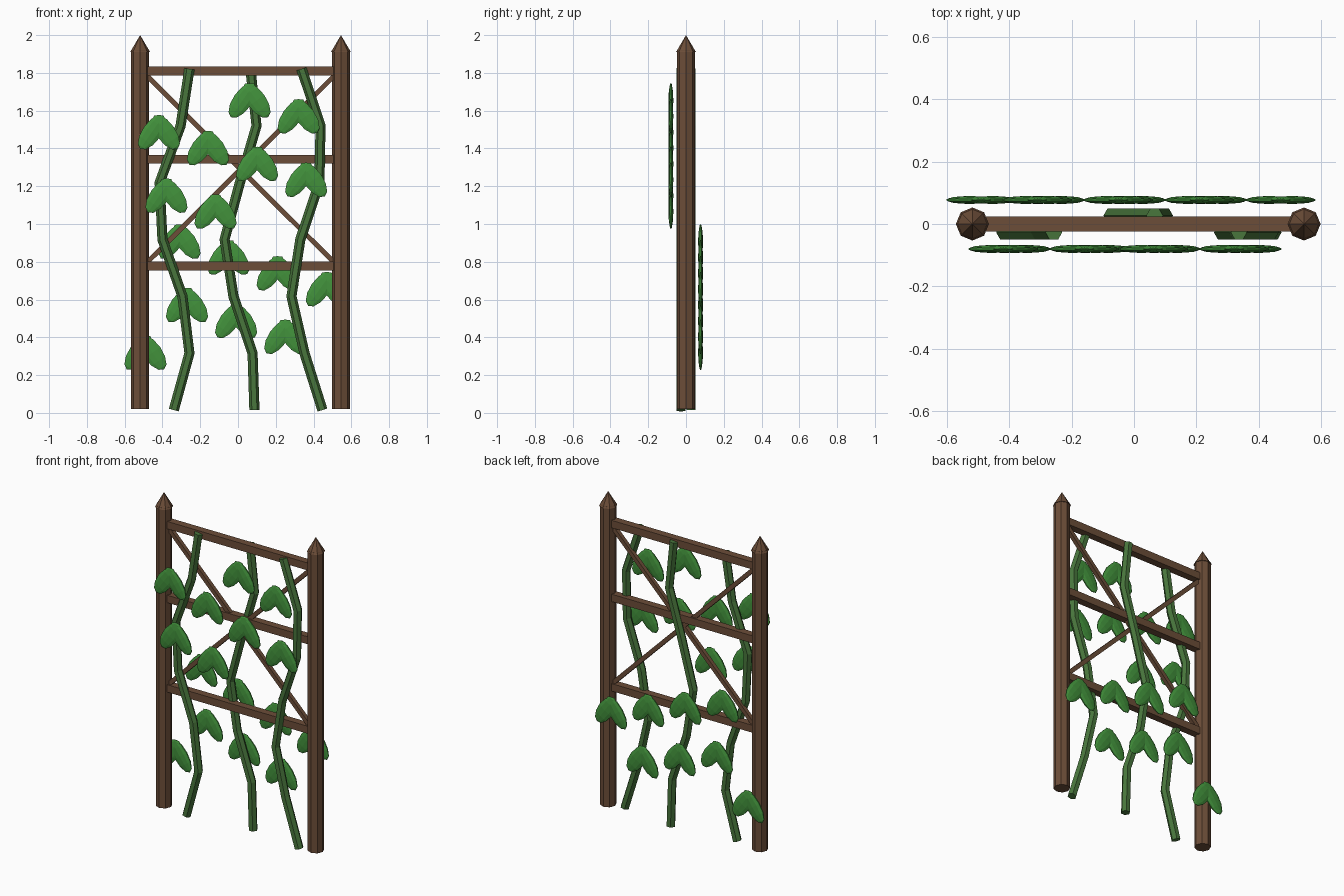
import bpy, bmesh, math
from mathutils import Vector, Matrix

if "Cube" in bpy.data.objects:
    bpy.data.objects.remove(bpy.data.objects["Cube"])


def material(name, rgb):
    mat = bpy.data.materials.new(name)
    mat.use_nodes = True
    mat.diffuse_color = (*rgb, 1)
    mat.node_tree.nodes["Principled BSDF"].inputs["Base Color"].default_value = (*rgb, 1)
    return mat


WOOD = material("brown wood", (0.15, 0.075, 0.04))
STEM = material("stem green", (0.065, 0.18, 0.045))
LEAF = material("leaf green", (0.055, 0.29, 0.045))


def finish(name, bm, mat):
    bmesh.ops.recalc_face_normals(bm, faces=bm.faces)
    mesh = bpy.data.meshes.new(name)
    bm.to_mesh(mesh)
    bm.free()
    mesh.materials.append(mat)
    obj = bpy.data.objects.new(name, mesh)
    bpy.context.collection.objects.link(obj)


def bar(name, a, b, size):
    """Square timber from a to b."""
    a, b = Vector(a), Vector(b)
    d = b - a
    turn = Matrix.Rotation(-math.atan2(d.z, d.x), 4, "Y")
    bm = bmesh.new()
    bmesh.ops.create_cube(bm, size=1, matrix=Matrix.Translation((a + b) / 2) @ turn
                          @ Matrix.Diagonal((d.length, size, size, 1)))
    finish(name, bm, WOOD)


def cone(bm, r1, r2, z1, z2, x):
    bmesh.ops.create_cone(bm, cap_ends=True, segments=8, radius1=r1, radius2=r2,
                          depth=z2 - z1, matrix=Matrix.Translation((x, 0, (z1 + z2) / 2)))


# Posts with pointed caps
LEFT, RIGHT = 0.545, -0.518
for side, x in (("left", LEFT), ("right", RIGHT)):
    bm = bmesh.new()
    cone(bm, 0.048, 0.048, 0.02, 1.92, x)
    finish(side + "_post", bm, WOOD)
    bm = bmesh.new()
    cone(bm, 0.053, 0, 1.91, 2, x)
    finish(side + "_post_cap", bm, WOOD)

# Rails and crossed braces
for name, z in (("top", 1.81), ("middle", 1.343), ("bottom", 0.777)):
    bar(name + "_rail", (RIGHT, 0, z), (LEFT, 0, z), 0.047)
bar("falling_brace", (RIGHT, 0, 1.82), (LEFT, 0, 0.76), 0.026)
bar("rising_brace", (RIGHT, 0, 0.76), (LEFT, 0, 1.82), 0.026)


# Climbing stems: bent six-sided tubes with evenly spaced joints
def stem(name, y, xs):
    path = [Vector((x, y, 0.015 + 0.301 * i)) for i, x in enumerate(xs)]
    bm = bmesh.new()
    rings = []
    for i, p in enumerate(path):
        d = path[min(i + 1, len(path) - 1)] - path[max(i - 1, 0)]
        across = Vector((d.z, 0, -d.x)).normalized()
        rings.append([bm.verts.new(p + 0.027 * (across * math.cos(k * math.pi / 3)
                      + Vector((0, 1, 0)) * math.sin(k * math.pi / 3))) for k in range(6)])
    for low, high in zip(rings, rings[1:]):
        for k in range(6):
            n = (k + 1) % 6
            bm.faces.new((low[k], low[n], high[n], high[k]))
    bm.faces.new(rings[0])
    bm.faces.new(rings[-1])
    finish(name, bm, STEM)


stem("right_stem", -0.027, (-0.34, -0.257, -0.294, -0.4, -0.415, -0.304, -0.257))
stem("middle_stem", 0.027, (0.087, 0.077, -0.024, -0.071, 0.01, 0.098, 0.066))
stem("left_stem", -0.027, (0.447, 0.352, 0.283, 0.33, 0.431, 0.437, 0.336))


# Leaves: two splayed flattened lobes each
def leaf(name, x, y, z):
    bm = bmesh.new()
    for s in (-1, 1):
        bmesh.ops.create_uvsphere(
            bm, u_segments=10, v_segments=6, radius=1,
            matrix=Matrix.Translation((x + s * 0.037, y, z))
            @ Matrix.Rotation(-s * math.radians(35), 4, "Y")
            @ Matrix.Diagonal((0.053, 0.013, 0.108, 1)))
    finish(name, bm, LEAF)


for side, y, start, low, top in (("front", -0.08, 0.061, -0.43, 1.654),
                                 ("back", 0.077, -0.31, -0.5, 0.907)):
    for i in range(8):
        x = low + (start - low + 0.26 * i) % 1
        leaf(f"{side}_leaf_{i + 1}", x, y, top - 0.084 * i)
